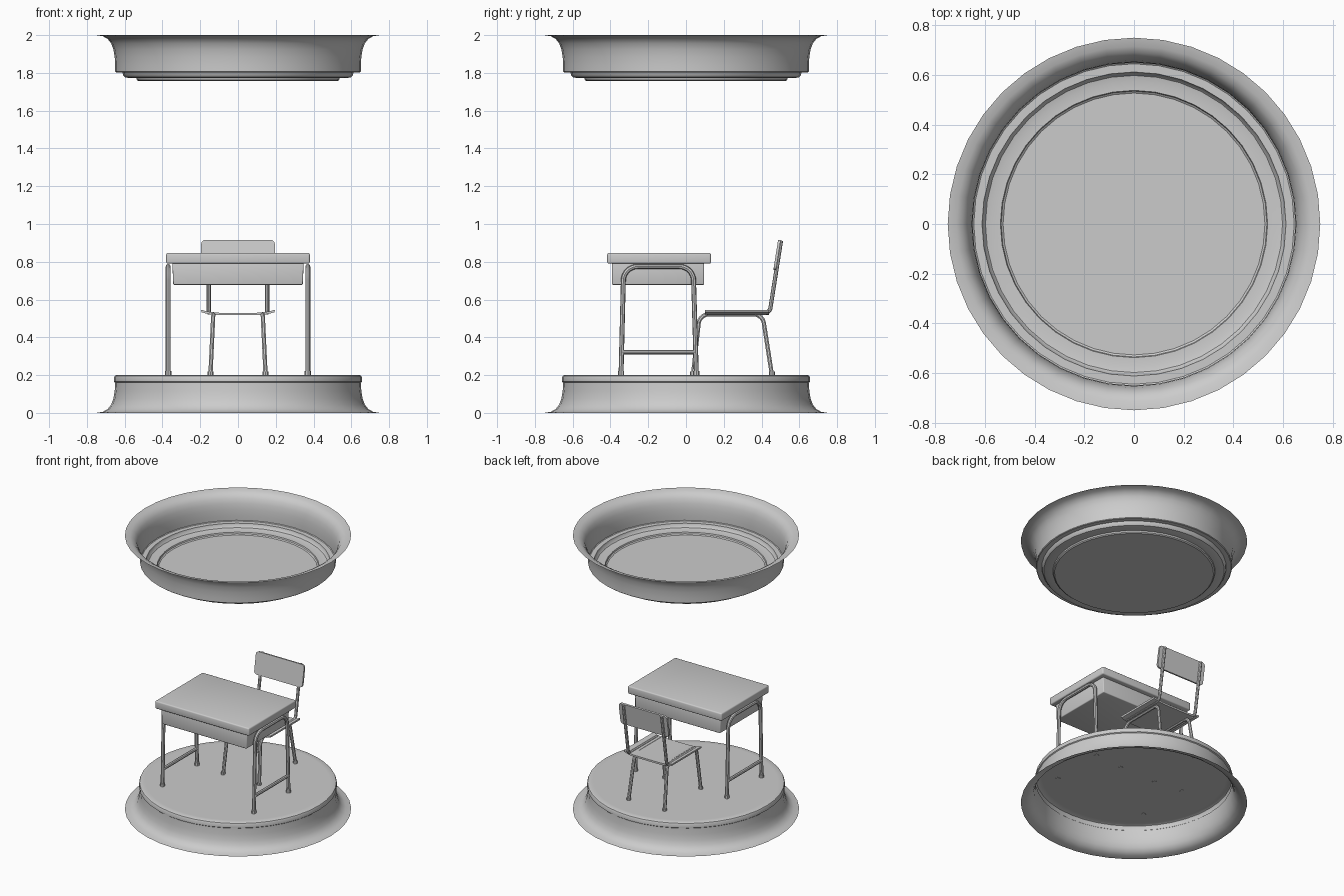
import bpy, bmesh, math
from mathutils import Vector, Matrix

if "Cube" in bpy.data.objects:
    bpy.data.objects.remove(bpy.data.objects["Cube"])


def finish(name, bm, angle=35):
    bmesh.ops.recalc_face_normals(bm, faces=bm.faces)
    me = bpy.data.meshes.new(name)
    bm.to_mesh(me)
    bm.free()
    ob = bpy.data.objects.new(name, me)
    bpy.context.collection.objects.link(ob)
    smooth(ob, angle)
    return ob


def smooth(ob, angle=35):
    bpy.ops.object.select_all(action='DESELECT')
    ob.select_set(True)
    bpy.context.view_layer.objects.active = ob
    bpy.ops.object.shade_smooth_by_angle(angle=math.radians(angle))


def lathe(name, profile, sides=40):
    """Spin an (r, z) profile about z; it starts at a rim and ends with a flat disc."""
    bm = bmesh.new()
    rings = [[bm.verts.new((r * math.cos(2 * math.pi * i / sides),
                            r * math.sin(2 * math.pi * i / sides), z))
              for i in range(sides)] for r, z in profile]
    for a, b in zip(rings, rings[1:]):
        for i in range(sides):
            j = (i + 1) % sides
            bm.faces.new((a[i], a[j], b[j], b[i]))
    bm.faces.new(rings[-1])
    return finish(name, bm)


def fillet(points, radius, steps=7):
    """Round the inner corners of a polyline."""
    pts = [Vector(p) for p in points]
    out = [pts[0]]
    for a, p, b in zip(pts, pts[1:], pts[2:]):
        u, v = (a - p).normalized(), (b - p).normalized()
        half = u.angle(v) / 2
        t = radius / math.tan(half)
        centre = p + (u + v).normalized() * (radius / math.sin(half))
        s, e = p + u * t - centre, p + v * t - centre
        for k in range(steps + 1):
            f = k / steps
            out.append(centre + s.lerp(e, f).normalized() * radius)
    return out + [pts[-1]]


def tube(name, points, radius, bend=0.0):
    path = fillet(points, bend) if bend else [Vector(p) for p in points]
    cu = bpy.data.curves.new(name, 'CURVE')
    cu.dimensions = '3D'
    cu.bevel_depth = radius
    cu.bevel_resolution = 2
    cu.use_fill_caps = True
    sp = cu.splines.new('POLY')
    sp.points.add(len(path) - 1)
    for q, p in zip(sp.points, path):
        q.co = (*p, 1)
    ob = bpy.data.objects.new(name, cu)
    bpy.context.collection.objects.link(ob)
    bpy.ops.object.select_all(action='DESELECT')
    ob.select_set(True)
    bpy.context.view_layer.objects.active = ob
    bpy.ops.object.convert(target='MESH')
    smooth(bpy.context.object, 40)
    return bpy.context.object


def box(name, lo, hi, bevel, taper=1.0):
    bm = bmesh.new()
    bmesh.ops.create_cube(bm, size=1)
    lo, hi = Vector(lo), Vector(hi)
    for v in bm.verts:
        if v.co.z < 0:
            v.co.x *= taper
        v.co = (lo + hi) / 2 + Vector(v.co[i] * (hi - lo)[i] for i in range(3))
    bmesh.ops.bevel(bm, geom=bm.edges[:], offset=bevel, segments=3, profile=0.5, affect='EDGES')
    return finish(name, bm)


def prism(name, outline, depth, matrix, angle=35):
    """Extrude an (x, z) outline by depth along y, then place it."""
    bm = bmesh.new()
    face = bm.faces.new([bm.verts.new((x, -depth / 2, z)) for x, z in outline])
    ext = bmesh.ops.extrude_face_region(bm, geom=[face])
    moved = [g for g in ext['geom'] if isinstance(g, bmesh.types.BMVert)]
    bmesh.ops.translate(bm, verts=moved, vec=(0, depth, 0))
    bm.transform(matrix)
    return finish(name, bm, angle)


# Flared round base and matching raised ring canopy, both open shells
flare = [(0.75, 0), (0.715, 0.006), (0.69, 0.02), (0.672, 0.043),
         (0.66, 0.075), (0.653, 0.115), (0.65, 0.16)]
lathe("base", flare + [(0.656, 0.165), (0.656, 0.188), (0.652, 0.196),
                       (0.644, 0.2), (0.61, 0.2)])
lathe("canopy", [(r, 2 - z) for r, z in flare] +
      [(0.65, 1.807), (0.645, 1.803), (0.612, 1.803), (0.608, 1.788), (0.598, 1.777),
       (0.575, 1.772), (0.538, 1.772), (0.535, 1.762), (0.527, 1.756), (0.518, 1.756)])

# Desk top and drawer box
box("desk_top", (-0.38, -0.417, 0.79), (0.38, 0.132, 0.847), 0.009)
box("desk_drawer", (-0.348, -0.392, 0.678), (0.348, 0.096, 0.795), 0.006, 0.985)

# Chair seat: shallow dish in cross-section
n = 12
half = [-0.195 + 0.39 * i / n for i in range(n + 1)]


def dish(x):
    return 0.016 * max(0.0, (abs(x) - 0.1) / 0.095) ** 2


seat = [(x, 0.530 + dish(x)) for x in half] + [(x * 0.99, 0.517 + dish(x)) for x in reversed(half)]
prism("seat", seat, 0.34, Matrix.Translation((0, 0.27, 0)))

# Chair backrest: rounded panel leaning back
w, h, r = 0.195, 0.08, 0.022
panel = []
for q, (sx, sz) in enumerate([(1, 1), (-1, 1), (-1, -1), (1, -1)]):
    for k in range(6):
        a = math.pi / 2 * (q + k / 5)
        panel.append((sx * (w - r) + r * math.cos(a), sz * (h - r) + r * math.sin(a)))
lean = -math.atan2(0.058, 0.365)
prism("backrest", panel, 0.014,
      Matrix.Translation((0, 0.482, 0.836)) @ Matrix.Rotation(lean, 4, 'X'))

for side, s in (("left", -1), ("right", 1)):
    # Desk leg frame, crossbar and feet
    x = 0.37 * s
    tube(side + "_desk_leg_frame", [(x, -0.344, 0.2), (x, -0.33, 0.775),
                                    (x, 0.038, 0.775), (x, 0.055, 0.2)], 0.013, 0.075)
    tube(side + "_desk_crossbar", [(x, -0.341, 0.322), (x, 0.051, 0.322)], 0.012)
    for part, y in (("front", -0.344), ("back", 0.055)):
        tube(f"{side}_{part}_desk_foot", [(x, y, 0.197), (x, y, 0.222)], 0.017)
    # Chair back post running under the seat, and chair leg frame
    p = 0.155 * s
    tube(side + "_chair_back_post", [(p, 0.503, 0.912), (p, 0.443, 0.53), (p, 0.11, 0.53)],
         0.011, 0.03)
    t, b = 0.131 * s, 0.146 * s
    tube(side + "_chair_leg_frame", [(b, 0.037, 0.2), (t, 0.072, 0.522),
                                     (t, 0.405, 0.522), (b, 0.455, 0.2)], 0.012, 0.055)
    for part, y in (("front", 0.037), ("back", 0.455)):
        tube(f"{side}_{part}_chair_foot", [(b, y, 0.197), (b, y, 0.218)], 0.015)
